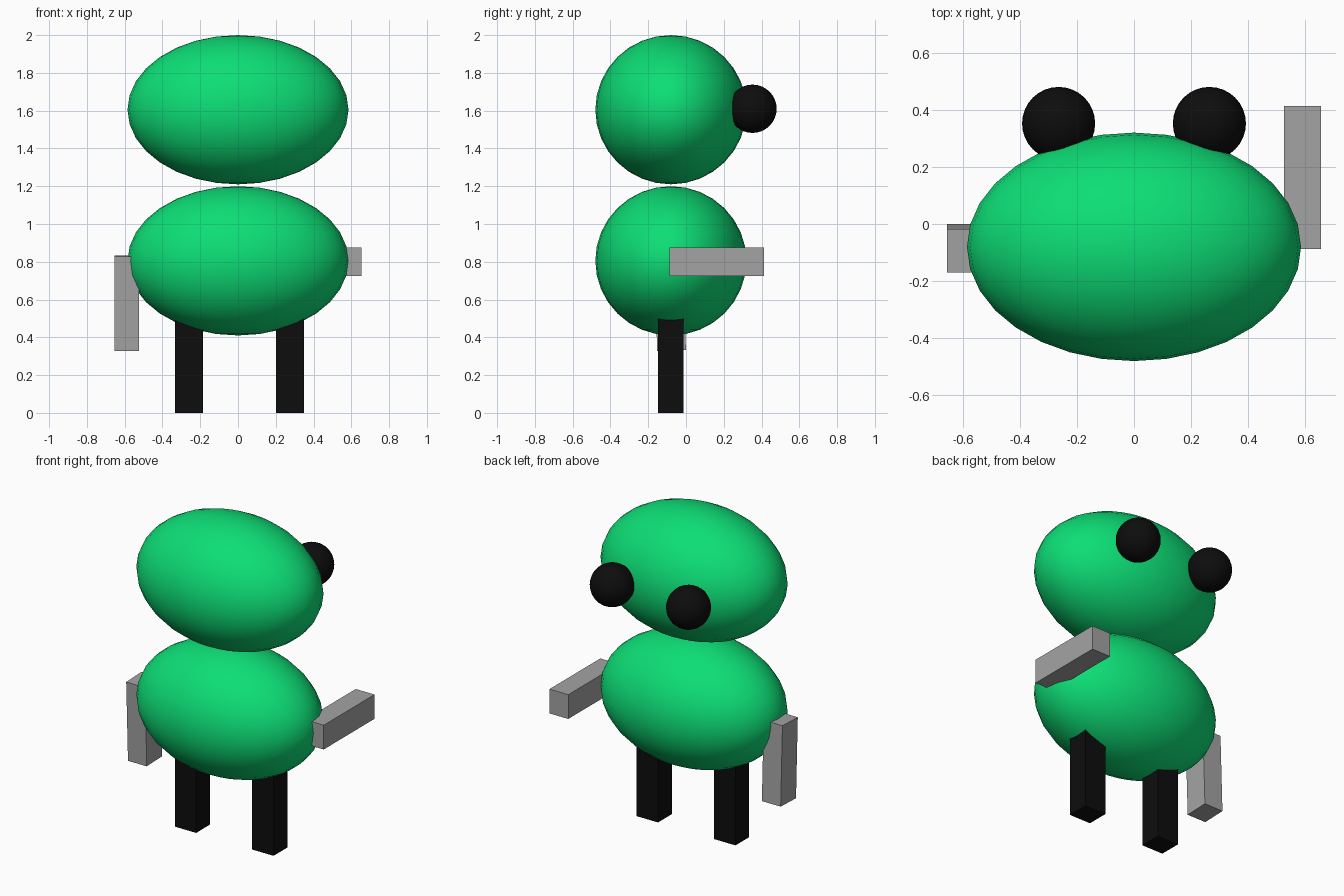
import bpy
import math

cube = bpy.data.objects.get("Cube")
if cube:
    bpy.data.objects.remove(cube, do_unlink=True)


def material(name, rgb):
    mat = bpy.data.materials.new(name)
    mat.use_nodes = True
    color = (*rgb, 1.0)
    mat.diffuse_color = color
    mat.node_tree.nodes["Principled BSDF"].inputs["Base Color"].default_value = color
    return mat


GREEN = material("green", (0.004, 0.73, 0.18))
BLACK = material("black", (0.004, 0.004, 0.004))
GREY = material("grey", (0.37, 0.37, 0.37))


def finish(name, mat, scale):
    obj = bpy.context.object
    obj.name = name
    obj.scale = scale
    obj.data.materials.append(mat)
    return obj


def ellipsoid(name, mat, center, radii):
    bpy.ops.mesh.primitive_uv_sphere_add(segments=32, ring_count=16, radius=1, location=center)
    finish(name, mat, radii)
    bpy.ops.object.shade_smooth()


def box(name, mat, center, size, tilt=0.0):
    bpy.ops.mesh.primitive_cube_add(size=1, location=center, rotation=(math.radians(tilt), 0, 0))
    finish(name, mat, size)


# Head and body
for name, z in (("body", 0.805), ("head", 1.605)):
    ellipsoid(name, GREEN, (0, -0.08, z), (0.585, 0.4, 0.395))

# Eyes and legs, one on each side
for side, s in (("left", 1), ("right", -1)):
    ellipsoid(side + "_eye", BLACK, (s * 0.264, 0.352, 1.61), (0.128, 0.128, 0.128))
    box(side + "_leg", BLACK, (s * 0.268 + 0.008, -0.08, 0.26), (0.148, 0.136, 0.52))

# Left arm reaches out level, right arm hangs down
box("left_arm", GREY, (0.59, 0.163, 0.8), (0.13, 0.502, 0.152))
box("right_arm", GREY, (-0.59, -0.085, 0.58), (0.13, 0.152, 0.5), tilt=2.0)
